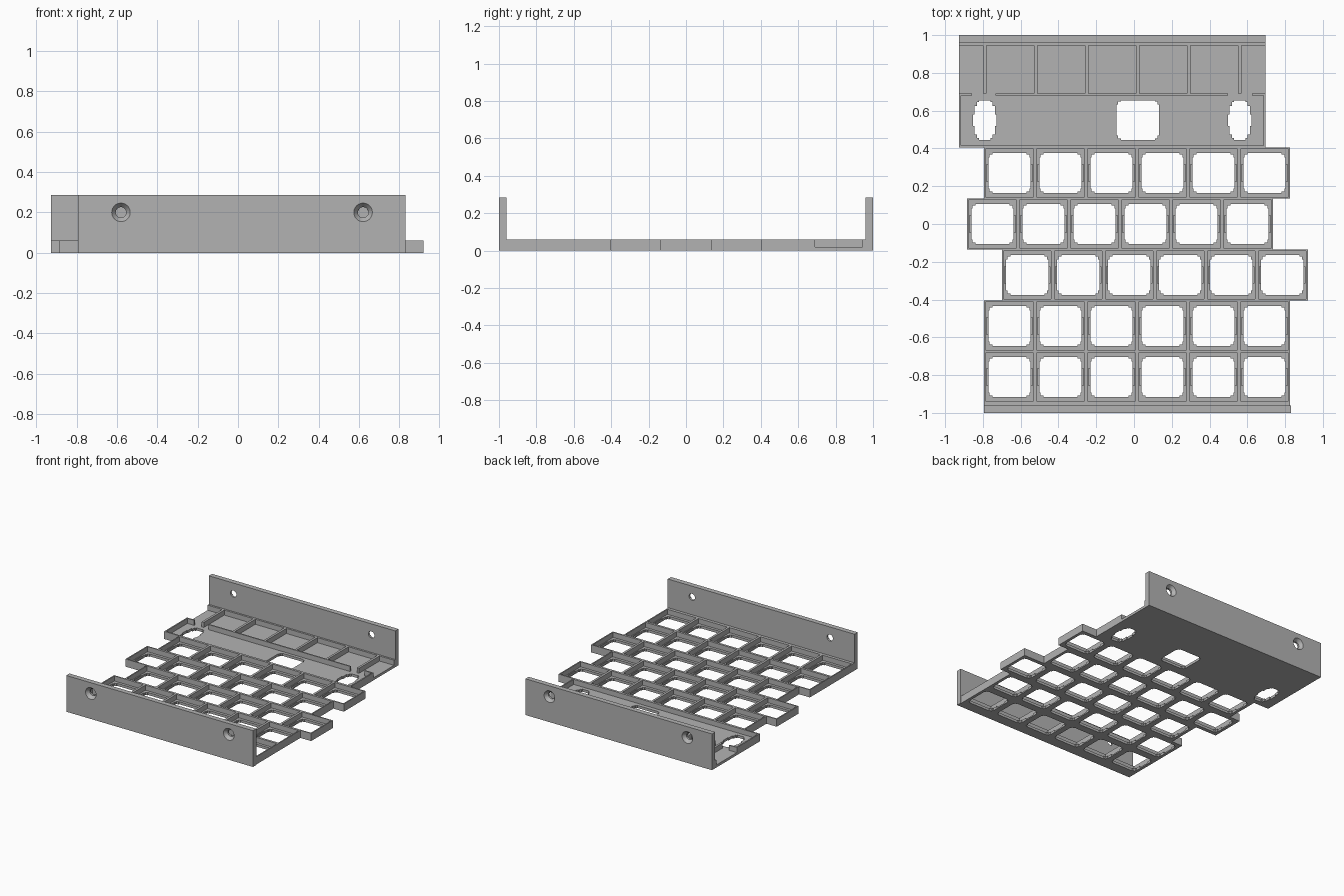
import bpy, bmesh, math
from mathutils import Matrix

if "Cube" in bpy.data.objects:
    bpy.data.objects.remove(bpy.data.objects["Cube"], do_unlink=True)

GREY = (0.45, 0.45, 0.45, 1)
mat = bpy.data.materials.new("plain grey")
mat.use_nodes = True
mat.diffuse_color = GREY
mat.node_tree.nodes["Principled BSDF"].inputs["Base Color"].default_value = GREY

PITCH, FLOOR, RIM = 0.27, 0.02, 0.06
WALL_H, WALL_T = 0.285, 0.04
ROW_W = 6 * PITCH


def add_prism(bm, points, z0, z1):
    """Closed upright prism from a counter-clockwise outline."""
    base = bm.faces.new([bm.verts.new((x, y, z0)) for x, y in points])
    new = bmesh.ops.extrude_face_region(bm, geom=[base])["geom"]
    top = [v for v in new if isinstance(v, bmesh.types.BMVert)]
    bmesh.ops.translate(bm, verts=top, vec=(0, 0, z1 - z0))


def add_box(bm, x0, x1, y0, y1, z0, z1):
    add_prism(bm, [(x0, y0), (x1, y0), (x1, y1), (x0, y1)], z0, z1)


def finish(name, bm):
    bmesh.ops.recalc_face_normals(bm, faces=bm.faces)
    mesh = bpy.data.meshes.new(name)
    bm.to_mesh(mesh)
    bm.free()
    obj = bpy.data.objects.new(name, mesh)
    bpy.context.collection.objects.link(obj)
    mesh.materials.append(mat)
    return obj


def box(name, *bounds):
    bm = bmesh.new()
    add_box(bm, *bounds)
    return finish(name, bm)


def cut(obj, bm):
    """Subtract the cutter, apply, and remove the cutter."""
    cutter = finish("cutter", bm)
    cutter.hide_render = True
    mod = obj.modifiers.new("cut", "BOOLEAN")
    mod.operation, mod.solver, mod.object = "DIFFERENCE", "EXACT", cutter
    bpy.context.view_layer.objects.active = obj
    bpy.ops.object.modifier_apply(modifier=mod.name)
    bpy.data.objects.remove(cutter, do_unlink=True)


def stepped_outline(steps, cx, cy):
    """Mirror a stepped corner into a full four-way outline."""
    q = list(steps)
    pts = q + [(-x, y) for x, y in reversed(q)]
    pts += [(-x, -y) for x, y in q] + [(x, -y) for x, y in reversed(q)]
    return [(cx + x, cy + y) for x, y in pts]


SWITCH = [(0.112, 0.082), (0.105, 0.082), (0.105, 0.098),
          (0.09, 0.098), (0.09, 0.105)]
KNOB = [(0.062, 0.03), (0.054, 0.03), (0.054, 0.075),
        (0.042, 0.075), (0.042, 0.095), (0.03, 0.095), (0.03, 0.105)]

# Staggered rows of open switch cells
rows = [(0.27, -0.794), (0.0, -0.884), (-0.27, -0.70), (-0.54, -0.794), (-0.81, -0.794)]
for i, (cy, x0) in enumerate(rows):
    h = PITCH / 2
    row = box(f"switch_row_{i + 1}", x0, x0 + ROW_W, cy - h, cy + h, 0, RIM)
    pockets, holes, clips = bmesh.new(), bmesh.new(), bmesh.new()
    for k in range(6):
        cx = x0 + (k + 0.5) * PITCH
        p = 0.126
        add_box(pockets, cx - p, cx + p, cy - p, cy + p, FLOOR, 0.1)
        add_prism(holes, stepped_outline(SWITCH, cx, cy), -0.05, 0.1)
        add_box(clips, cx - 0.121, cx + 0.121, cy - 0.045, cy + 0.045, 0.01, 0.1)
    for cutter in (pockets, holes, clips):
        cut(row, cutter)

# Rear tray floor with knob and switch openings
L, R = -0.926, 0.696
Y0, Y1 = 0.405, 0.945
MID = 0.68
tray = box("tray_floor", L, R, Y0, 1 - WALL_T, 0, FLOOR)
bm = bmesh.new()
for cx, shape in ((-0.79, KNOB), (0.02, SWITCH), (0.56, KNOB)):
    add_prism(bm, stepped_outline(shape, cx, 0.55), -0.05, 0.1)
cut(tray, bm)

# Tray rim, broken cross wall and dividing ribs
t = 0.01
bm = bmesh.new()
add_box(bm, L, R, Y0, Y0 + t, 0.01, RIM)
add_box(bm, L, L + t, Y0 + t, MID + t, 0.01, RIM)
add_box(bm, R - t, R, Y0 + t, MID + t, 0.01, RIM)
add_box(bm, L + t, -0.858, MID, MID + t, 0.01, RIM)
add_box(bm, 0.624, R - t, MID, MID + t, 0.01, RIM)
add_box(bm, -0.733, 0.498, MID, MID + t, 0.01, RIM)
finish("tray_rim", bm)
box("rear_ledge", L, R, Y1, 1 - WALL_T, 0.01, RIM)
bm = bmesh.new()
for k in range(6):
    x = -0.792 + k * PITCH + 0.002
    add_box(bm, x - 0.009, x + 0.009, MID + t, Y1, 0.01, RIM)
finish("tray_ribs", bm)


def end_wall(name, x0, x1, side):
    """Upright wall with two holes countersunk on its outer face."""
    y_in, y_out = side * (1 - WALL_T), side
    wall = box(name, x0, x1, min(y_in, y_out), max(y_in, y_out), 0, WALL_H)
    bores, cones = bmesh.new(), bmesh.new()
    for dx in (0.214, 1.414):
        turn = Matrix.Rotation(math.radians(-90 * side), 4, "X")
        for bm, r1, r2, depth, y in ((bores, 0.026, 0.026, 0.2, side),
                                     (cones, 0.026, 0.05, 0.03, side * 0.99)):
            place = Matrix.Translation((x0 + dx, y, 0.2)) @ turn
            bmesh.ops.create_cone(bm, cap_ends=True, segments=32, radius1=r1,
                                  radius2=r2, depth=depth, matrix=place)
    cut(wall, bores)
    cut(wall, cones)


# Front and rear mounting walls
end_wall("front_wall", -0.794, -0.794 + ROW_W + 0.005, -1)
end_wall("rear_wall", L, R, 1)
box("front_ledge", -0.794, -0.794 + ROW_W, -(1 - WALL_T), -Y1, 0, RIM)
